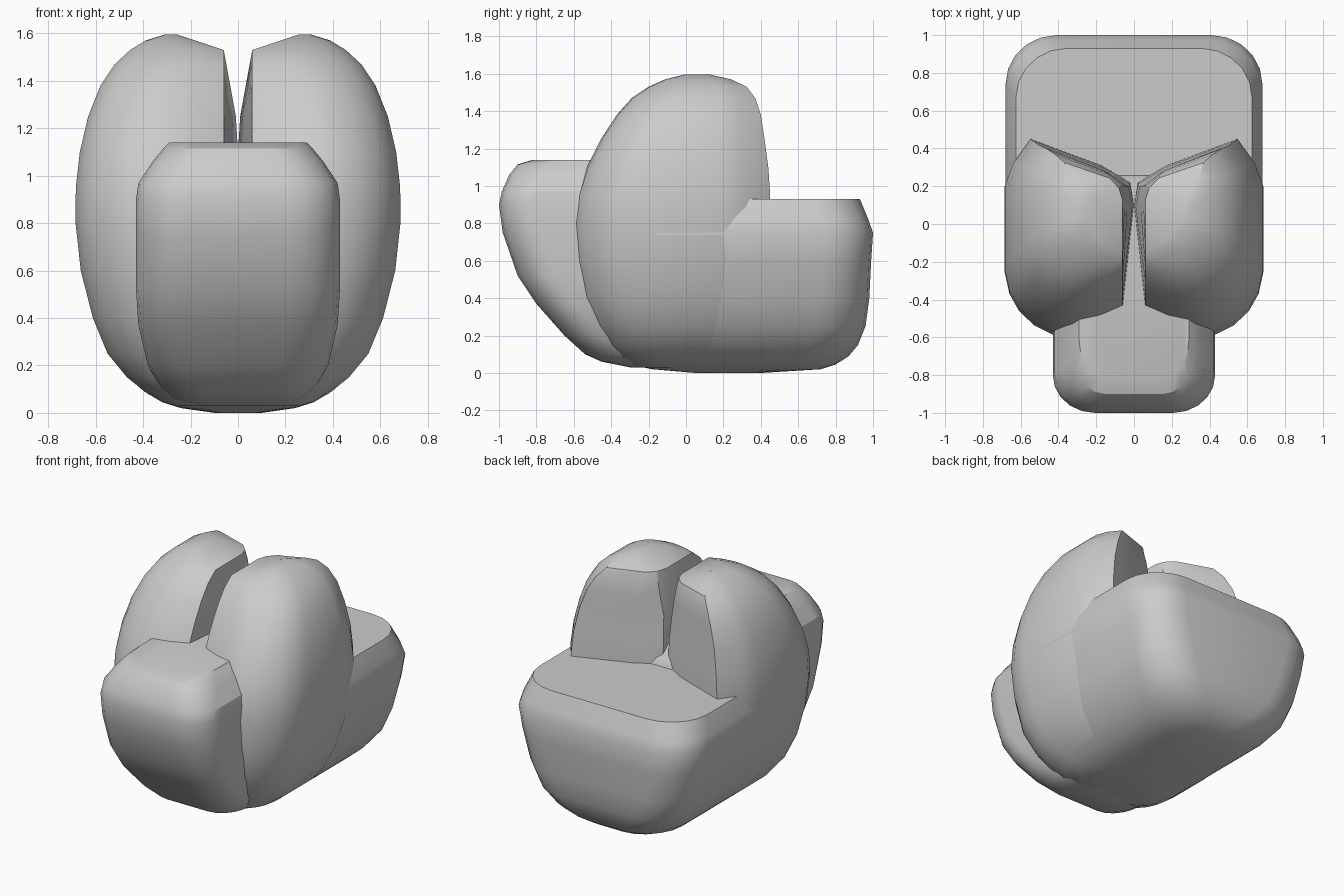
import bpy
import math

cube = bpy.data.objects.get("Cube")
if cube:
    bpy.data.objects.remove(cube, do_unlink=True)

# Single grey for every part
grey = bpy.data.materials.new("plain_grey")
grey.use_nodes = True
colour = (0.6, 0.6, 0.6, 1)
grey.diffuse_color = colour
grey.node_tree.nodes["Principled BSDF"].inputs["Base Color"].default_value = colour


def loft(name, rings, angle=30):
    """Skin a stack of equal-length outlines and cap both ends."""
    count = len(rings[0])
    verts = [point for ring in rings for point in ring]
    faces = [list(reversed(range(count))),
             list(range(len(verts) - count, len(verts)))]
    for level in range(len(rings) - 1):
        for i in range(count):
            j = (i + 1) % count
            low, high = level * count, (level + 1) * count
            faces.append([low + i, low + j, high + j, high + i])
    mesh = bpy.data.meshes.new(name)
    mesh.from_pydata(verts, [], faces)
    mesh.materials.append(grey)
    obj = bpy.data.objects.new(name, mesh)
    bpy.context.collection.objects.link(obj)
    bpy.ops.object.select_all(action='DESELECT')
    obj.select_set(True)
    bpy.context.view_layer.objects.active = obj
    bpy.ops.object.shade_smooth_by_angle(angle=math.radians(angle))


def rounded_plan(z, half, front, back, front_round, back_round, steps=5):
    """Symmetric outline with elliptical corners, anticlockwise from above."""
    right = []
    for y, (rx, ry), sign in ((front, front_round, -1), (back, back_round, 1)):
        arc = []
        for k in range(steps + 1):
            t = math.pi / 2 * k / steps
            arc.append((half - rx + rx * math.sin(t),
                        y - sign * ry * (1 - math.cos(t)), z))
        right += arc if sign < 0 else arc[::-1]
    return right + [(-x, y, h) for x, y, h in reversed(right)]


# Hull: height, half width, front, back
hull_levels = [
    (0, .1, .05, .4), (.02, .24, -.18, .72), (.045, .32, -.3, .8),
    (.09, .395, -.34, .87), (.15, .465, -.35, .92), (.25, .545, -.36, .96),
    (.4, .607, -.36, .98), (.6, .658, -.36, .99), (.75, .68, -.36, 1),
    (.82, .667, -.36, .975), (.93, .625, -.36, .93),
]
loft("hull", [rounded_plan(z, w, f, b, (w * .5, .2), (min(.27, w * .7), .26))
              for z, w, f, b in hull_levels])

# Nose block: height, half width, front, back
nose_levels = [
    (.03, .2, -.3, .27), (.06, .27, -.45, .27), (.1, .32, -.54, .27),
    (.2, .38, -.65, .27), (.37, .42, -.8, .27), (.52, .43, -.9, .27),
    (.75, .43, -.98, .27), (.9, .43, -1, .27), (.97, .42, -.985, .24),
    (1.06, .36, -.945, .16), (1.115, .315, -.9, .12), (1.14, .29, -.82, .1),
]
loft("nose_block", [rounded_plan(z, w, f, b, (w * .52, .2), (w * .6, .02))
                    for z, w, f, b in nose_levels], 25)

# Side lobes: height, outer x, front, back
lobe_levels = [
    (.03, .27, -.26, .25), (.08, .38, -.37, .3), (.15, .468, -.43, .34),
    (.25, .55, -.49, .38), (.4, .612, -.56, .42), (.6, .663, -.59, .45),
    (.8, .685, -.6, .45), (.95, .684, -.58, .45), (1.1, .667, -.53, .44),
    (1.25, .632, -.455, .42), (1.38, .58, -.37, .4), (1.47, .52, -.29, .37),
    (1.53, .455, -.2, .325), (1.57, .39, -.11, .24), (1.595, .31, -.01, .13),
]
front_curve = [(0, .085), (.2, .03), (.42, 0), (.58, .01), (.75, .06),
               (.88, .135), (.96, .22), (1, .33)]


def lobe_ring(z, outer, front, back, side):
    crown = max(0, z - 1.53) * 3
    inner = .06 + crown
    pinch = .06 * min(1, max(0, (z - 1.2) / .33)) + crown
    width, depth = outer - inner, back - front
    slope = min(1, depth / .9)
    ring = [(inner + u * width, front + v * depth) for u, v in front_curve]
    ring += [(outer, back - .25 * slope), (inner + .93 * width, back - .13 * slope),
             (inner + .78 * width, back), (inner + .18 * width, back - .14 * slope),
             (pinch + .02, back - .23 * slope), (pinch, back - .34 * slope)]
    points = [(side * x, y, z) for x, y in ring]
    return points if side > 0 else points[::-1]


for label, side in (("left_lobe", 1), ("right_lobe", -1)):
    loft(label, [lobe_ring(*level, side) for level in lobe_levels])
